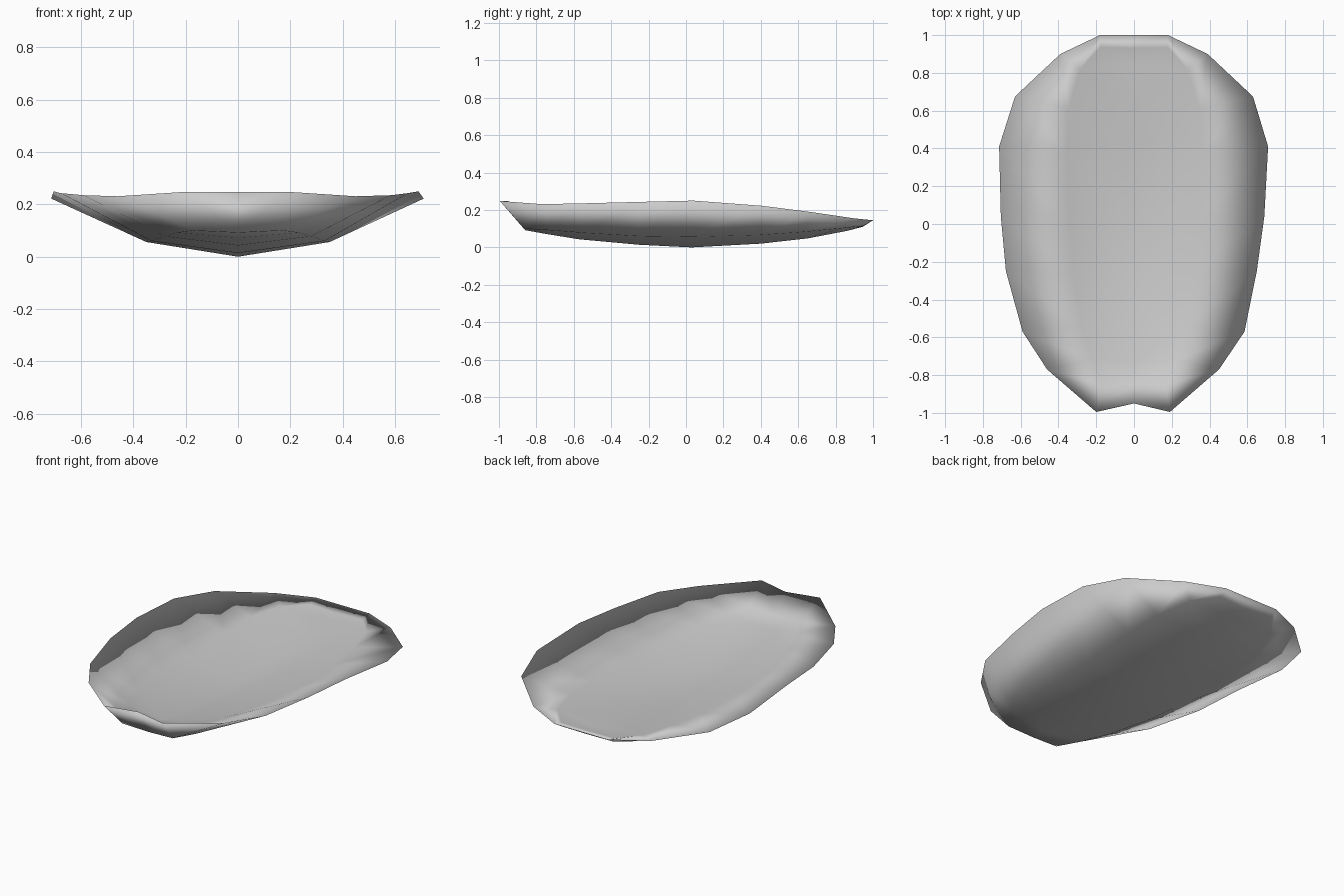
import bpy, bmesh

if "Cube" in bpy.data.objects:
    bpy.data.objects.remove(bpy.data.objects["Cube"])

# Half-hull stations, back to front:
# rim (x,y,z), floor crease (x,y,z), keel (y,z), extra rim width on the left side
stations = [
    ((.18, 1.0, .145), (.18, .95, .115), (.945, .110), 0),
    ((.39, .90, .155), (.29, .83, .102), (.86, .088), 0),
    ((.63, .675, .188), (.35, .62, .082), (.65, .048), 0),
    ((.71, .41, .222), (.36, .39, .066), (.40, .020), .004),
    ((.69, .04, .250), (.35, .03, .056), (.03, .000), .015),
    ((.65, -.25, .243), (.33, -.25, .060), (-.25, .014), .028),
    ((.585, -.57, .235), (.28, -.55, .078), (-.57, .043), .005),
    ((.45, -.77, .231), (.23, -.73, .092), (-.75, .072), .01),
    ((.19, -.995, .248), (.17, -.865, .100), (-.86, .092), .01),
]
WALL = .05   # thickness at the floor; the rim tapers to an edge

bm = bmesh.new()
back_mid = bm.verts.new((0, 1.0, .145))
front_mid = bm.verts.new((0, -.95, .247))
rims = {s: [bm.verts.new((s * (r[0] + (e if s < 0 else 0)), r[1], r[2]))
            for r, c, k, e in stations] for s in (1, -1)}


def skin(lift, inset):
    """One skin from rim to keel, for both sides."""
    taper = [.3, .6] + [1] * (len(stations) - 2)      # thinner at the low back lip
    keel = [bm.verts.new((0, k[0] * inset, k[1] + lift * t))
            for (r, c, k, e), t in zip(stations, taper)]
    for s, rim in rims.items():
        crease = [bm.verts.new((s * c[0] * inset, c[1] * inset, c[2] + lift * t))
                  for (r, c, k, e), t in zip(stations, taper)]
        for i in range(len(stations) - 1):
            bm.faces.new((rim[i], crease[i], crease[i + 1], rim[i + 1]))
            bm.faces.new((crease[i], keel[i], keel[i + 1], crease[i + 1]))
        # back and notched front lips
        bm.faces.new((rim[0], back_mid, keel[0], crease[0]))
        bm.faces.new((rim[-1], crease[-1], keel[-1], front_mid))


skin(0, 1)          # outer hull
skin(WALL, .985)    # inner dish
bmesh.ops.recalc_face_normals(bm, faces=bm.faces)

mesh = bpy.data.meshes.new("shallow_shell")
bm.to_mesh(mesh)
bm.free()
mesh.shade_smooth()
shell = bpy.data.objects.new("shallow_shell", mesh)
bpy.context.collection.objects.link(shell)
